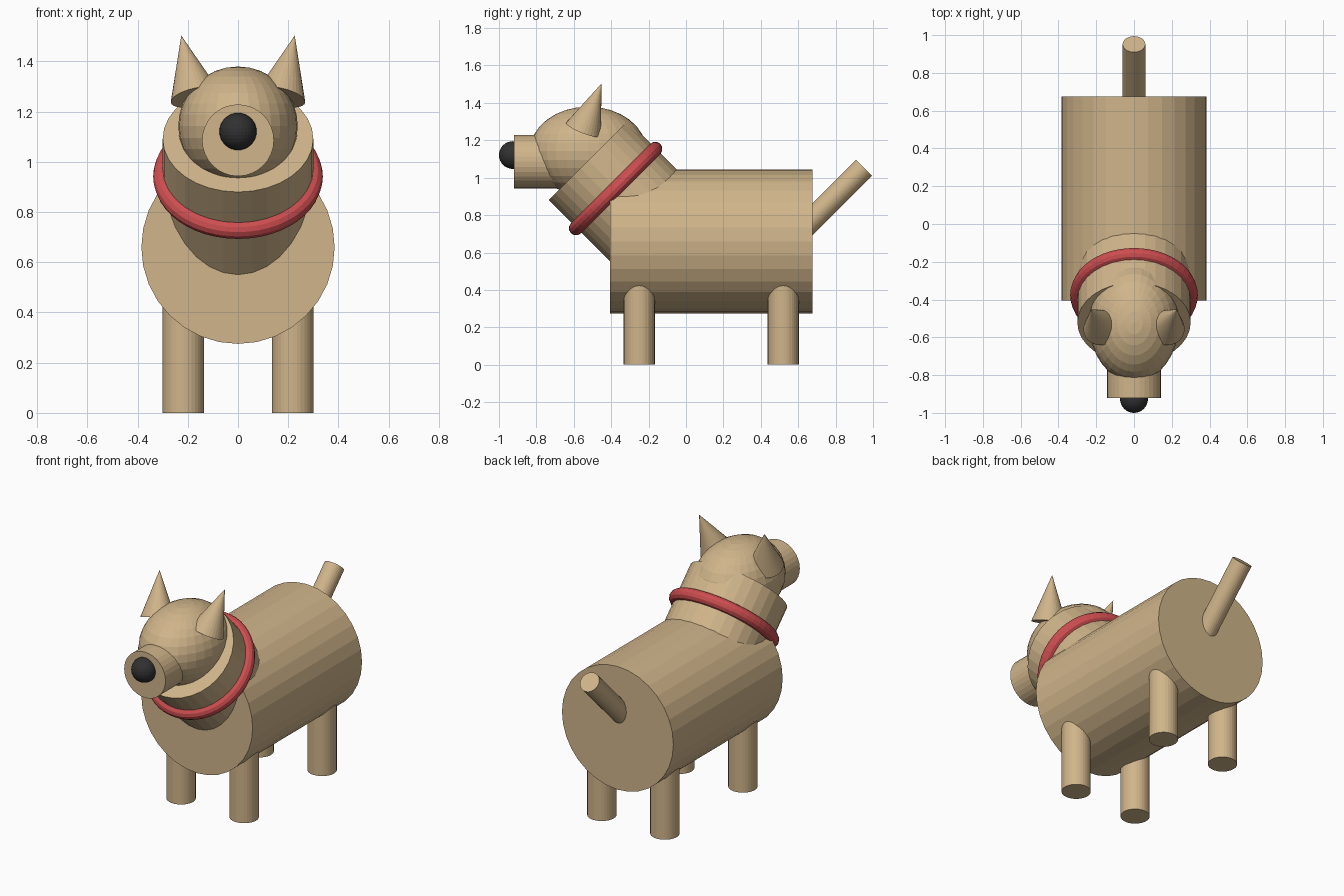
import bpy
import math
from mathutils import Vector

if "Cube" in bpy.data.objects:
    bpy.data.objects.remove(bpy.data.objects["Cube"])


def material(name, rgb):
    m = bpy.data.materials.new(name)
    m.diffuse_color = (*rgb, 1)
    m.use_nodes = True
    m.node_tree.nodes["Principled BSDF"].inputs["Base Color"].default_value = m.diffuse_color
    return m


TAN = material("tan", (0.63, 0.46, 0.256))
RED = material("red", (0.61, 0.075, 0.08))
DARK = material("charcoal", (0.03, 0.03, 0.03))


def finish(name, mat):
    ob = bpy.context.object
    ob.name = name
    ob.data.materials.append(mat)
    return ob


def rod(name, start, end, r1, r2=None, mat=TAN):
    """Cylinder or cone from start to end."""
    a, b = Vector(start), Vector(end)
    bpy.ops.mesh.primitive_cone_add(
        vertices=32, radius1=r1, radius2=r1 if r2 is None else r2,
        depth=(b - a).length, location=(a + b) / 2,
        rotation=(b - a).to_track_quat('Z', 'Y').to_euler())
    return finish(name, mat)


def ball(name, centre, scale, mat):
    bpy.ops.mesh.primitive_uv_sphere_add(segments=32, ring_count=16, radius=1, location=centre)
    bpy.context.object.scale = scale
    return finish(name, mat)


# Body, neck and tail
rod("body", (0, -0.405, 0.66), (0, 0.675, 0.66), 0.385)
rod("neck", (0, -0.10, 0.67), (0, -0.522, 1.092), 0.30)
rod("tail", (0, 0.60, 0.701), (0, 0.952, 1.053), 0.06)

# Head, snout and nose
ball("head", (0, -0.523, 1.142), (0.238, 0.312, 0.238), TAN)
rod("snout", (0, -0.55, 1.086), (0, -0.92, 1.086), 0.143)
ball("nose", (0, -0.926, 1.121), (0.074, 0.074, 0.074), DARK)

# Collar around the tilted neck
bpy.ops.mesh.primitive_torus_add(
    major_radius=0.30, minor_radius=0.038, major_segments=48, minor_segments=12,
    location=(0, -0.376, 0.942), rotation=(math.radians(45), 0, 0))
finish("collar", RED)

# Legs and ears on both sides
for side, s in (("left", 1), ("right", -1)):
    for end, y in (("front", -0.25), ("back", 0.52)):
        rod(f"{end}_leg_{side}", (s * 0.218, y, 0), (s * 0.218, y, 0.45), 0.083)
    rod(f"ear_{side}", (s * 0.17, -0.548, 1.258), (s * 0.226, -0.452, 1.503), 0.10, 0)
